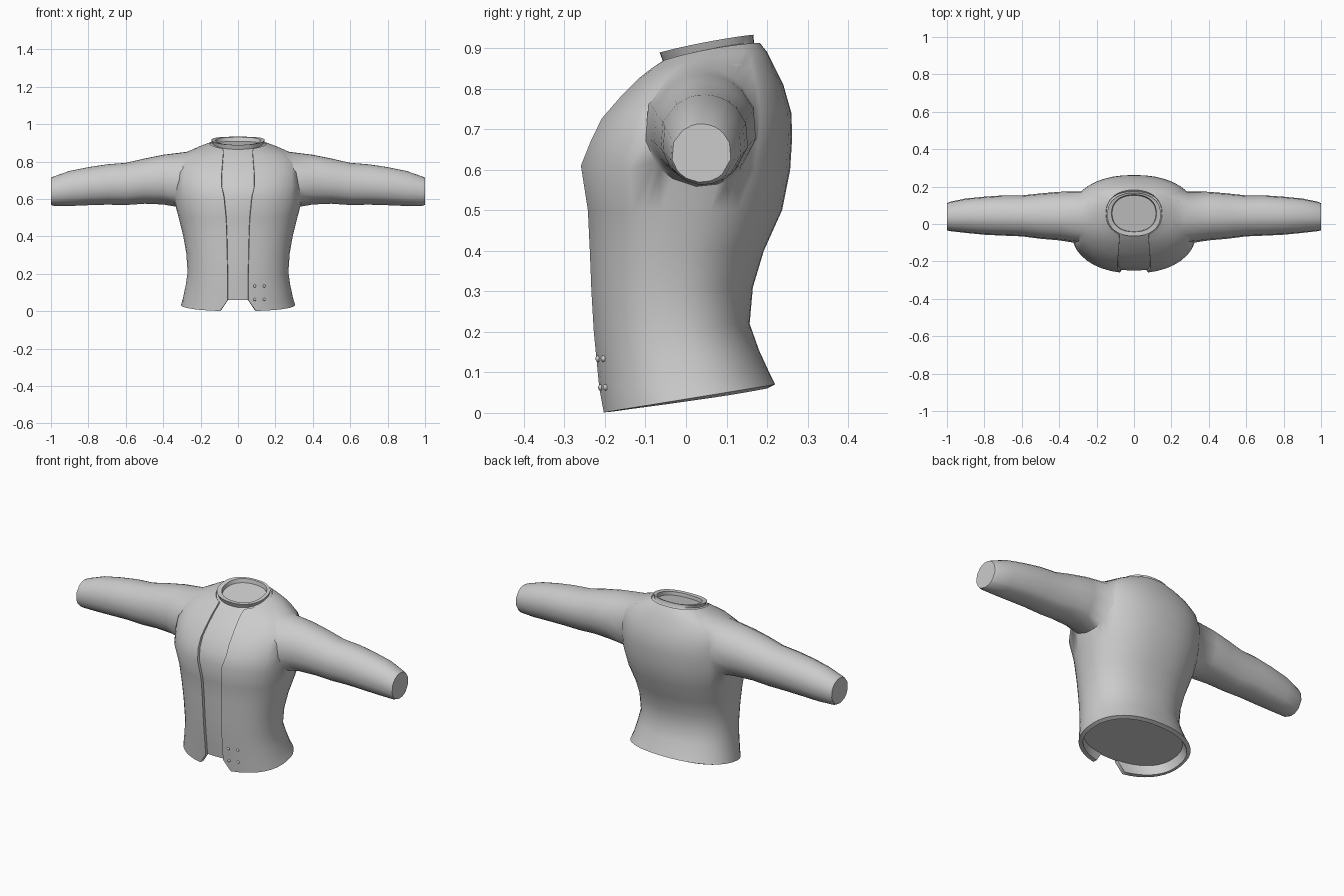
import bpy, bmesh
from math import pi, sin, cos, asin, atan2
from mathutils import Vector
from mathutils.bvhtree import BVHTree

cube = bpy.data.objects.get("Cube")
if cube:
    bpy.data.objects.remove(cube, do_unlink=True)

grey = bpy.data.materials.new("cloth_grey")
grey.use_nodes = True
colour = (0.6, 0.6, 0.6, 1)
grey.diffuse_color = colour
grey.node_tree.nodes["Principled BSDF"].inputs["Base Color"].default_value = colour

SEGS = 40
ROUND = 2 / 2.25      # slightly squared ovals

# Torso rings: front y, front z, back y, back z, half width, side z, half of the front opening
RINGS = [
    (-.21, 0, .22, .07, .305, .035, .095),
    (-.216, .06, .203, .105, .293, .075, .055),
    (-.222, .12, .18, .155, .28, .14, .055),
    (-.23, .2, .157, .22, .27, .21, .056),
    (-.236, .3, .165, .31, .277, .31, .058),
    (-.24, .4, .192, .4, .293, .4, .06),
    (-.245, .5, .237, .5, .318, .5, .064),
    (-.263, .61, .257, .6, .345, .6, .075),
    (-.24, .67, .262, .68, .35, .68, .088),
    (-.213, .725, .26, .74, .345, .75, .088),
    (-.165, .78, .24, .81, .325, .805, .084),
    (-.12, .825, .215, .86, .275, .852, .08),
    (-.09, .85, .2, .89, .21, .877, .078),
    (-.07, .865, .182, .913, .15, .897, .08),
]
HOLE_ROWS = (7, 11)

# Sleeve rings: x, centre y, y radius, centre z, z radius
SLEEVE = [
    (.40, .042, .133, .703, .133),
    (.50, .042, .124, .695, .121),
    (.60, .043, .112, .680, .113),
    (.70, .045, .110, .677, .108),
    (.80, .044, .104, .668, .102),
    (.90, .044, .094, .656, .094),
    (.985, .040, .080, .641, .079),
    (1.0, .038, .074, .641, .072),
]


def ring_point(ring, a):
    """Point on a tilted oval; a = 0 is the front, a = pi the back."""
    yf, zf, yb, zb, w, zs = ring[:6]
    s, c = sin(a), cos(a)
    x = w * abs(s) ** ROUND * (1 if s > 0 else -1)
    t = (1 - abs(c) ** ROUND * (1 if c > 0 else -1)) / 2
    return Vector((x, yf + (yb - yf) * t,
                   zf + (zb - zf) * t + (zs - (zf + zb) / 2) * s * s))


def finish(name, bm):
    bmesh.ops.recalc_face_normals(bm, faces=bm.faces)
    mesh = bpy.data.meshes.new(name)
    bm.to_mesh(mesh)
    bm.free()
    mesh.materials.append(grey)
    obj = bpy.data.objects.new(name, mesh)
    bpy.context.collection.objects.link(obj)
    bpy.ops.object.select_all(action='DESELECT')
    obj.select_set(True)
    bpy.context.view_layer.objects.active = obj
    return obj


def smooth():
    bpy.ops.object.shade_smooth_by_angle(angle=1.0)


# Jacket: open-fronted torso with armholes that run on into the sleeves
bm = bmesh.new()
grid = []
for ring in RINGS:
    a0 = asin((ring[6] / ring[4]) ** (1 / ROUND))
    grid.append([bm.verts.new(ring_point(ring, a0 + (2 * pi - 2 * a0) * i / SEGS))
                 for i in range(SEGS + 1)])
cells = {}
for r in range(len(RINGS) - 1):
    for i in range(SEGS):
        cells[r, i] = bm.faces.new((grid[r][i], grid[r][i + 1], grid[r + 1][i + 1], grid[r + 1][i]))
bm.normal_update()
surface = BVHTree.FromBMesh(bm)

lo, hi = HOLE_ROWS
for side, mid in ((1, SEGS // 4), (-1, SEGS * 3 // 4)):
    c0, c1 = mid - 3, mid + 3
    # Armhole edge, in order around the rectangle of removed faces
    loop = ([grid[lo][i] for i in range(c0, c1)] + [grid[r][c1] for r in range(lo, hi)]
            + [grid[hi][i] for i in range(c1, c0, -1)] + [grid[r][c0] for r in range(hi, lo, -1)])
    bmesh.ops.delete(bm, geom=[cells[r, i] for r in range(lo, hi) for i in range(c0, c1)],
                     context='FACES')
    angles = [atan2(v.co.z - .705, v.co.y - .037) for v in loop]
    for v, a in zip(loop, angles):
        y, z = .037 + .14 * cos(a), .705 + .147 * sin(a)
        hit = surface.ray_cast(Vector((side * 2, y, z)), Vector((-side, 0, 0)))[0]
        if hit:
            v.co = hit
    # Sleeve
    n = len(loop)
    for x, yc, ry, zc, rz in SLEEVE:
        new = [bm.verts.new((side * x, yc + ry * cos(a), zc + rz * sin(a))) for a in angles]
        for k in range(n):
            bm.faces.new((loop[k], loop[(k + 1) % n], new[(k + 1) % n], new[k]))
        loop = new
    bm.faces.new(loop)
finish("jacket", bm)
solid = bpy.context.object.modifiers.new("thickness", 'SOLIDIFY')
solid.thickness = .022
solid.offset = -1
bpy.ops.object.modifier_apply(modifier=solid.name)
smooth()

# Inner shirt: closed body just under the jacket, with a raised collar
GAP = .014
shirt = [(yf + GAP, zf, yb - GAP, zb, w - GAP, zs) for yf, zf, yb, zb, w, zs, _ in RINGS[1:]]
shirt += [
    (-.065, .889, .166, .933, .143, .915),
    (-.042, .889, .157, .930, .12, .913),
    (-.040, .870, .153, .908, .117, .892),
]
bm = bmesh.new()
previous = None
for ring in shirt:
    row = [bm.verts.new(ring_point(ring, 2 * pi * i / SEGS)) for i in range(SEGS)]
    if previous:
        for i in range(SEGS):
            j = (i + 1) % SEGS
            bm.faces.new((previous[i], previous[j], row[j], row[i]))
    else:
        bm.faces.new(row)
    previous = row
bm.faces.new(previous)
finish("inner_shirt", bm)
smooth()

# Four small studs on the left front hem
jacket = bpy.data.objects["jacket"]
for x in (.09, .14):
    for z in (.063, .134):
        hit, spot, normal, _ = jacket.ray_cast(Vector((x, -1, z)), Vector((0, 1, 0)))
        if hit:
            bm = bmesh.new()
            bmesh.ops.create_uvsphere(bm, u_segments=10, v_segments=6, radius=.008)
            bmesh.ops.translate(bm, verts=bm.verts, vec=spot)
            finish("stud", bm)
            smooth()
